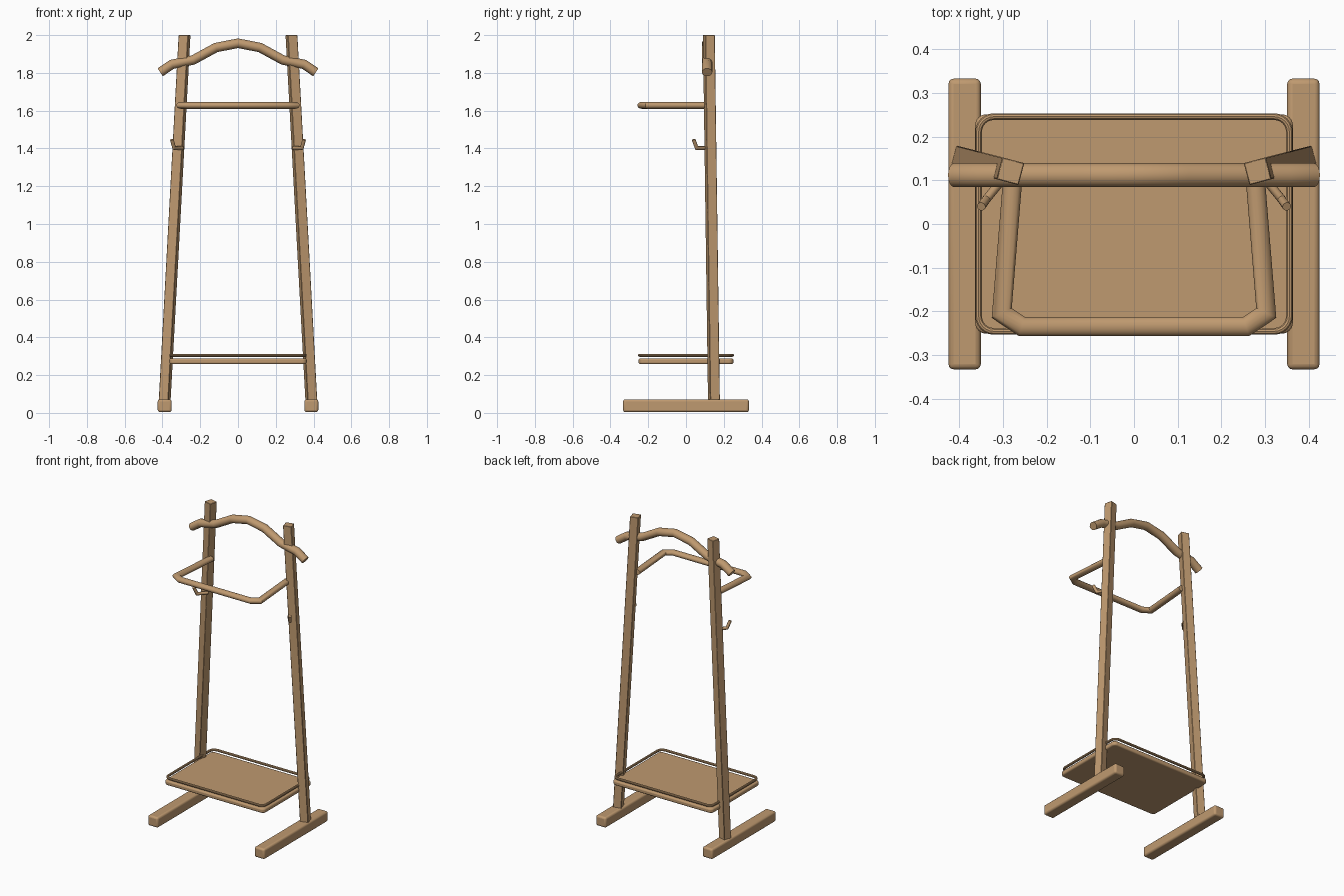
import bpy, bmesh, math
from mathutils import Vector

if "Cube" in bpy.data.objects:
    bpy.data.objects.remove(bpy.data.objects["Cube"])

wood = bpy.data.materials.new("tan wood")
wood.diffuse_color = (0.52, 0.32, 0.16, 1)
wood.use_nodes = True
wood.node_tree.nodes["Principled BSDF"].inputs["Base Color"].default_value = wood.diffuse_color


def finish(name, bm, bevel=0, segments=3):
    bmesh.ops.recalc_face_normals(bm, faces=bm.faces)
    mesh = bpy.data.meshes.new(name)
    bm.to_mesh(mesh)
    bm.free()
    mesh.materials.append(wood)
    ob = bpy.data.objects.new(name, mesh)
    bpy.context.collection.objects.link(ob)
    if bevel:
        mod = ob.modifiers.new("rounded edges", 'BEVEL')
        mod.width, mod.segments = bevel, segments
        mod.limit_method = 'ANGLE'
        mod.angle_limit = math.radians(40)
    bpy.ops.object.select_all(action='DESELECT')
    ob.select_set(True)
    bpy.context.view_layer.objects.active = ob
    bpy.ops.object.shade_smooth_by_angle(angle=math.radians(35))
    return ob


def loft(bm, rings, closed=False):
    """Skin a list of rings of points, capping the ends unless closed."""
    rings = [[bm.verts.new(p) for p in r] for r in rings]
    n = len(rings[0])
    pairs = list(zip(rings, rings[1:])) + ([(rings[-1], rings[0])] if closed else [])
    for a, b in pairs:
        for i in range(n):
            j = (i + 1) % n
            bm.faces.new((a[i], a[j], b[j], b[i]))
    if not closed:
        bm.faces.new(rings[0])
        bm.faces.new(rings[-1])


def tube(name, path, normal_radius, plane_radius, sides=16, closed=False):
    """Mitred tube along a path that lies in one plane."""
    pts = [Vector(p) for p in path]
    n = len(pts)
    normal = (pts[1] - pts[0]).cross(pts[2] - pts[1]).normalized()
    rings = []
    for i, p in enumerate(pts):
        before = pts[i - 1] if i or closed else None
        after = pts[(i + 1) % n] if i < n - 1 or closed else None
        d0 = (p - before).normalized() if before is not None else None
        d1 = (after - p).normalized() if after is not None else None
        d0, d1 = d0 or d1, d1 or d0
        t = (d0 + d1).normalized()
        across = normal.cross(t) / t.dot(d0)
        rings.append([p + normal * normal_radius * math.cos(a) + across * plane_radius * math.sin(a)
                      for a in (2 * math.pi * k / sides for k in range(sides))])
    bm = bmesh.new()
    loft(bm, rings, closed)
    return finish(name, bm)


def rounded_rect(hx, hy, r, z, steps=6):
    out = []
    for q, (sx, sy) in enumerate(((1, 1), (-1, 1), (-1, -1), (1, -1))):
        for k in range(steps + 1):
            a = math.pi / 2 * (q + k / steps)
            out.append((sx * (hx - r) + r * math.cos(a), sy * (hy - r) + r * math.sin(a), z))
    return out


def square(cx, cy, z, half, angle):
    return [(cx + half * math.sqrt(2) * math.cos(angle + math.pi / 4 + k * math.pi / 2),
             cy + half * math.sqrt(2) * math.sin(angle + math.pi / 4 + k * math.pi / 2), z)
            for k in range(4)]


for side, label in ((-1, "left"), (1, "right")):
    # floor runner
    bm = bmesh.new()
    loft(bm, [[(side * 0.388 + x, y, z) for x, y in
               ((-0.037, -0.333), (0.037, -0.333), (0.037, 0.333), (-0.037, 0.333))]
              for z in (0.004, 0.072)])
    finish(label + "_foot", bm, 0.012)

    # leaning post, twisted slightly about its length
    twist = side * math.radians(15)
    bm = bmesh.new()
    loft(bm, [square(side * 0.389, 0.148, 0.05, 0.026, twist),
              square(side * 0.283, 0.121, 2.0, 0.026, twist)])
    finish(label + "_post", bm, 0.002, 1)

    # small upturned hook
    tube(label + "_hook", [(side * 0.295, 0.11, 1.402), (side * 0.338, 0.057, 1.402),
                           (side * 0.350, 0.040, 1.447)], 0.010, 0.010, 12)

# shelf with rounded rim
bm = bmesh.new()
loft(bm, [rounded_rect(0.364, 0.251, 0.025, z) for z in (0.258, 0.288)])
finish("shelf", bm, 0.009)

# thin rail around the shelf
tube("shelf_rail", rounded_rect(0.356, 0.246, 0.035, 0.305), 0.008, 0.008, 10, True)

# trouser bar
half = [(0.277, 0.115), (0.303, -0.204), (0.257, -0.235)]
tube("trouser_bar", [(-x, y, 1.628) for x, y in half] + [(x, y, 1.628) for x, y in half[::-1]],
     0.018, 0.022)

# coat hanger bar
half = [(0.412, 1.803), (0.350, 1.845), (0.238, 1.868), (0.117, 1.934)]
tube("hanger_bar", [(-x, 0.112, z) for x, z in half] + [(0, 0.112, 1.957)]
     + [(x, 0.112, z) for x, z in half[::-1]], 0.0275, 0.025)
